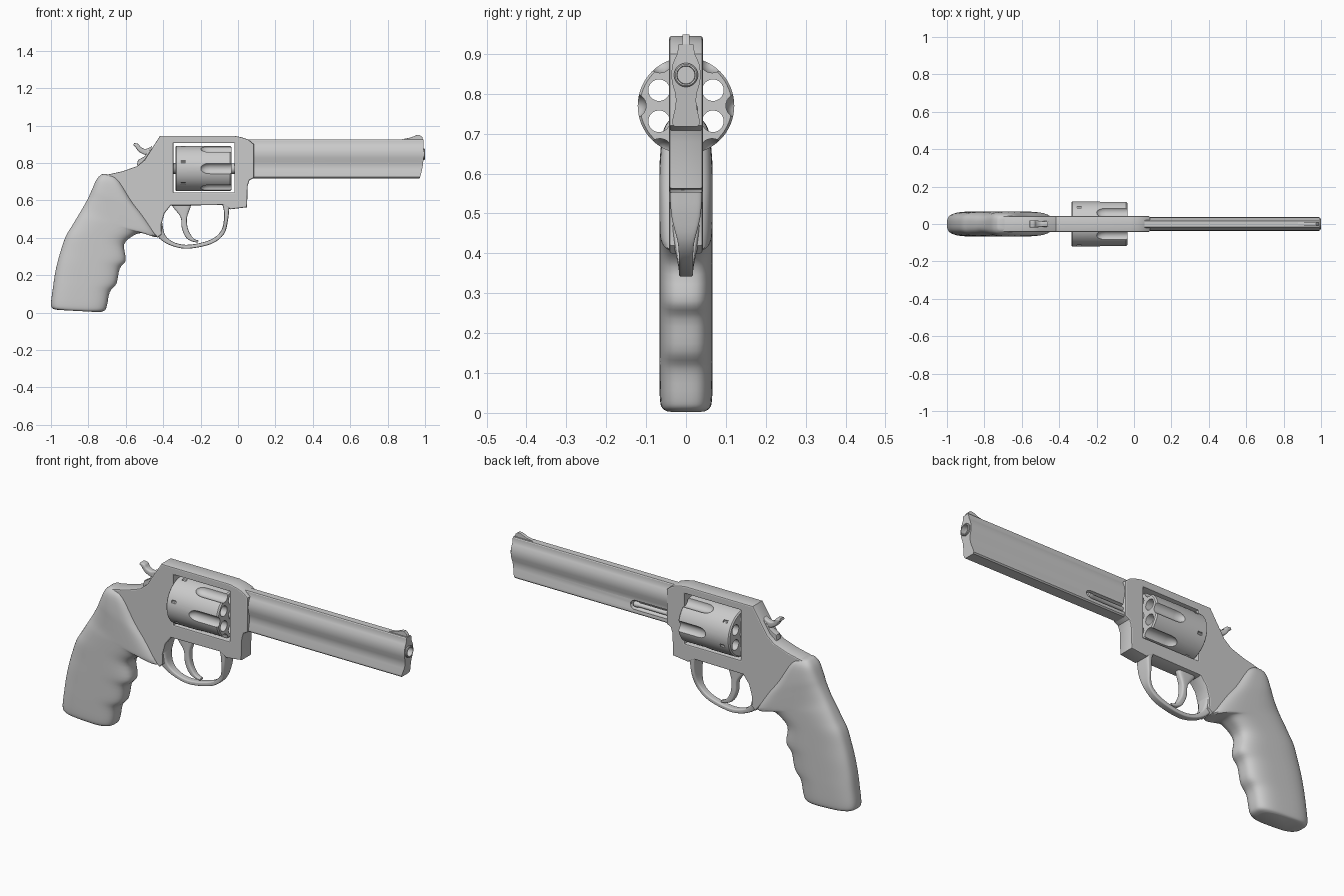
import bpy, bmesh, math
from mathutils import Vector

if "Cube" in bpy.data.objects:
    bpy.data.objects.remove(bpy.data.objects["Cube"])


def finish(ob, angle=35):
    bpy.ops.object.select_all(action='DESELECT')
    bpy.context.view_layer.objects.active = ob
    ob.select_set(True)
    if ob.type == 'CURVE':
        bpy.ops.object.convert(target='MESH')
        ob = bpy.context.object
    bpy.ops.object.shade_smooth_by_angle(angle=math.radians(angle))
    return ob


def rings_to_object(name, rings):
    """Skin a list of closed point rings and cap both ends."""
    bm = bmesh.new()
    vs = [[bm.verts.new(p) for p in r] for r in rings]
    n = len(vs[0])
    for a, b in zip(vs, vs[1:]):
        for i in range(n):
            bm.faces.new((a[i], a[(i + 1) % n], b[(i + 1) % n], b[i]))
    bm.faces.new(vs[0])
    bm.faces.new(vs[-1])
    bmesh.ops.recalc_face_normals(bm, faces=bm.faces)
    me = bpy.data.meshes.new(name)
    bm.to_mesh(me)
    bm.free()
    ob = bpy.data.objects.new(name, me)
    bpy.context.collection.objects.link(ob)
    return ob


def smooth_rows(rows, sub):
    """Catmull-Rom interpolation of rows of numbers."""
    out = []
    for i in range(len(rows) - 1):
        p0, p1, p2, p3 = rows[max(i - 1, 0)], rows[i], rows[i + 1], rows[min(i + 2, len(rows) - 1)]
        for k in range(sub):
            t = k / sub
            out.append([0.5 * (2 * b + (c - a) * t + (2 * a - 5 * b + 4 * c - d) * t * t
                               + (3 * b - a - 3 * c + d) * t ** 3)
                        for a, b, c, d in zip(p0, p1, p2, p3)])
    return out + [list(rows[-1])]


def loft(name, sections, power, seg=24, sub=4):
    """Sections are (x, z) of one edge, (x, z) of the other edge, half width."""
    rings = []
    for ax, az, bx, bz, w in smooth_rows(sections, sub):
        ring = []
        for i in range(seg):
            t = 2 * math.pi * (i + 0.5) / seg
            c, s = (math.copysign(abs(f) ** (2 / power), f) for f in (math.cos(t), math.sin(t)))
            ring.append(((ax + bx) / 2 + c * (bx - ax) / 2, w * s, (az + bz) / 2 + c * (bz - az) / 2))
        rings.append(ring)
    return finish(rings_to_object(name, rings))


def lathe(name, profile, y=0, z=0, seg=32):
    """Turn (x, radius) points round an axis along x."""
    return rings_to_object(name, [[(x, y + r * math.cos(2 * math.pi * i / seg),
                                    z + r * math.sin(2 * math.pi * i / seg))
                                   for i in range(seg)] for x, r in profile])


def plate(name, loops, half, bevel):
    """Filled side profile with optional holes, thickened along y."""
    cu = bpy.data.curves.new(name, 'CURVE')
    cu.dimensions, cu.fill_mode = '2D', 'BOTH'
    for pts in loops:
        sp = cu.splines.new('POLY')
        sp.points.add(len(pts) - 1)
        for p, (x, z) in zip(sp.points, pts):
            p.co = (x, z, 0, 1)
        sp.use_cyclic_u = True
    cu.extrude, cu.bevel_depth, cu.offset, cu.bevel_resolution = half - bevel, bevel, -bevel, 1
    ob = bpy.data.objects.new(name, cu)
    ob.rotation_euler.x = math.pi / 2
    bpy.context.collection.objects.link(ob)
    return finish(ob)


def cut(ob, cutters):
    bpy.context.view_layer.objects.active = ob
    for c in cutters:
        m = ob.modifiers.new('cut', 'BOOLEAN')
        m.operation, m.solver, m.object = 'DIFFERENCE', 'EXACT', c
        bpy.ops.object.modifier_apply(modifier=m.name)
        bpy.data.objects.remove(c)


# Frame with its cylinder window
outline = [(-.417, .945), (-.02, .945), (.02, .937), (.055, .925), (.085, .90), (.085, .72), (.062, .708),
           (.052, .68), (.048, .563), (-.04, .552), (-.08, .575), (-.36, .572), (-.393, .53),
           (-.41, .47), (-.408, .42), (-.43, .40), (-.56, .55), (-.72, .71), (-.70, .737),
           (-.62, .755), (-.54, .782), (-.50, .815)]
window = [(-.345, .643), (-.02, .643), (-.02, .906), (-.345, .906)]
plate("frame", [outline, window], .042, .006)

# Barrel with waisted underlug and top rib
half = [(.028, .718), (.034, .724), (.034, .735), (.027, .765), (.025, .785), (.028, .805), (.035, .827),
        (.037, .85), (.034, .873), (.026, .892), (.021, .902), (.020, .921), (.017, .925)]
section = half + [(-y, z) for y, z in reversed(half)]
barrel = rings_to_object("barrel", [
    [(.03, y, z) for y, z in section],
    [(.992 - (.02 * ((.84 - z) / .12) ** 2 if z < .84 else .0), y, z) for y, z in section]])
cut(barrel, [lathe("bore", [(.80, .022), (.975, .022), (1.01, .029)], 0, .847),
             lathe("rod_slot", [(.04, .023), (.28, .023), (.295, .017), (.303, .006)], .026, .762)])
finish(barrel, 30)
finish(lathe("muzzle_ring", [(.97, .030), (.997, .030), (1.0, .027), (1.0, .023), (.97, .023)], 0, .847))
finish(lathe("ejector_rod", [(.03, .011), (.26, .011), (.265, .014), (.285, .014), (.29, .010)], .016, .762))

# Front sight ramp
plate("front_sight", [[(.86, .92), (.885, .928), (.925, .936), (.955, .949), (.972, .949), (.985, .938), (.99, .92)]],
      .009, .002)

# Fluted cylinder with six chambers
drum = lathe("cylinder", [(-.335, .114), (-.329, .121), (-.042, .121), (-.035, .115)], 0, .77, 96)
cutters = []
for k in range(6):
    a = math.radians(60 * k)
    cutters.append(lathe("flute", [(-.202, .003), (-.198, .013), (-.188, .022), (-.172, .029), (-.15, .031), (0, .031)],
                         .131 * math.cos(a), .77 + .131 * math.sin(a)))
    a += math.radians(30)
    cutters.append(lathe("chamber", [(-.4, .027), (0, .027)], .078 * math.cos(a), .77 + .078 * math.sin(a)))
    a += math.radians(12)
    cutters.append(lathe("stop_notch", [(-.305, .008), (-.28, .008)], .122 * math.cos(a), .77 + .122 * math.sin(a), 8))
cut(drum, cutters)
finish(drum)
finish(lathe("cylinder_pin", [(-.36, .018), (-.01, .018)], 0, .77))
finish(lathe("ratchet", [(-.347, .026), (-.343, .030), (-.33, .030)], 0, .77, 12))
finish(lathe("front_collar", [(-.04, .028), (-.018, .028)], 0, .77))

# Rounded grip with finger grooves
loft("grip", [(-.96, .014, -.74, .002, .052), (-.992, .022, -.712, .012, .062), (-1.0, .05, -.70, .04, .066),
              (-.99, .13, -.685, .11, .067), (-.98, .20, -.65, .155, .067), (-.965, .27, -.632, .235, .067),
              (-.945, .34, -.60, .28, .067), (-.92, .41, -.608, .365, .067), (-.89, .46, -.556, .413, .067),
              (-.86, .51, -.508, .424, .067), (-.83, .56, -.433, .405, .067), (-.80, .615, -.49, .50, .067),
              (-.78, .66, -.56, .59, .066), (-.757, .71, -.625, .695, .058), (-.735, .735, -.66, .73, .042),
              (-.72, .741, -.68, .738, .025)], 3.2, 40)

# Trigger guard and trigger
loft("trigger_guard", [(-.45, .43, -.405, .48, .036), (-.405, .383, -.388, .412, .024), (-.337, .351, -.335, .373, .018),
                       (-.257, .342, -.257, .363, .018), (-.14, .368, -.15, .388, .018), (-.075, .42, -.094, .432, .020),
                       (-.054, .49, -.076, .49, .036), (-.046, .56, -.078, .56, .041), (-.04, .60, -.10, .60, .041)], 5)
loft("trigger", [(-.37, .60, -.245, .60, .018), (-.345, .56, -.255, .56, .018), (-.307, .51, -.273, .505, .018),
                 (-.30, .45, -.268, .45, .018), (-.277, .40, -.25, .412, .016), (-.245, .38, -.232, .393, .014),
                 (-.213, .374, -.212, .386, .012)], 4)

# Hammer body and curved spur
plate("hammer", [[(-.42, .90), (-.455, .882), (-.48, .862), (-.50, .835), (-.535, .815), (-.54, .79),
                  (-.52, .77), (-.42, .78)]], .017, .003)
loft("hammer_spur", [(-.46, .89, -.475, .84, .015), (-.493, .875, -.503, .845, .016), (-.52, .885, -.532, .862, .019),
                     (-.533, .902, -.549, .885, .020), (-.556, .906, -.56, .894, .018)], 4)
